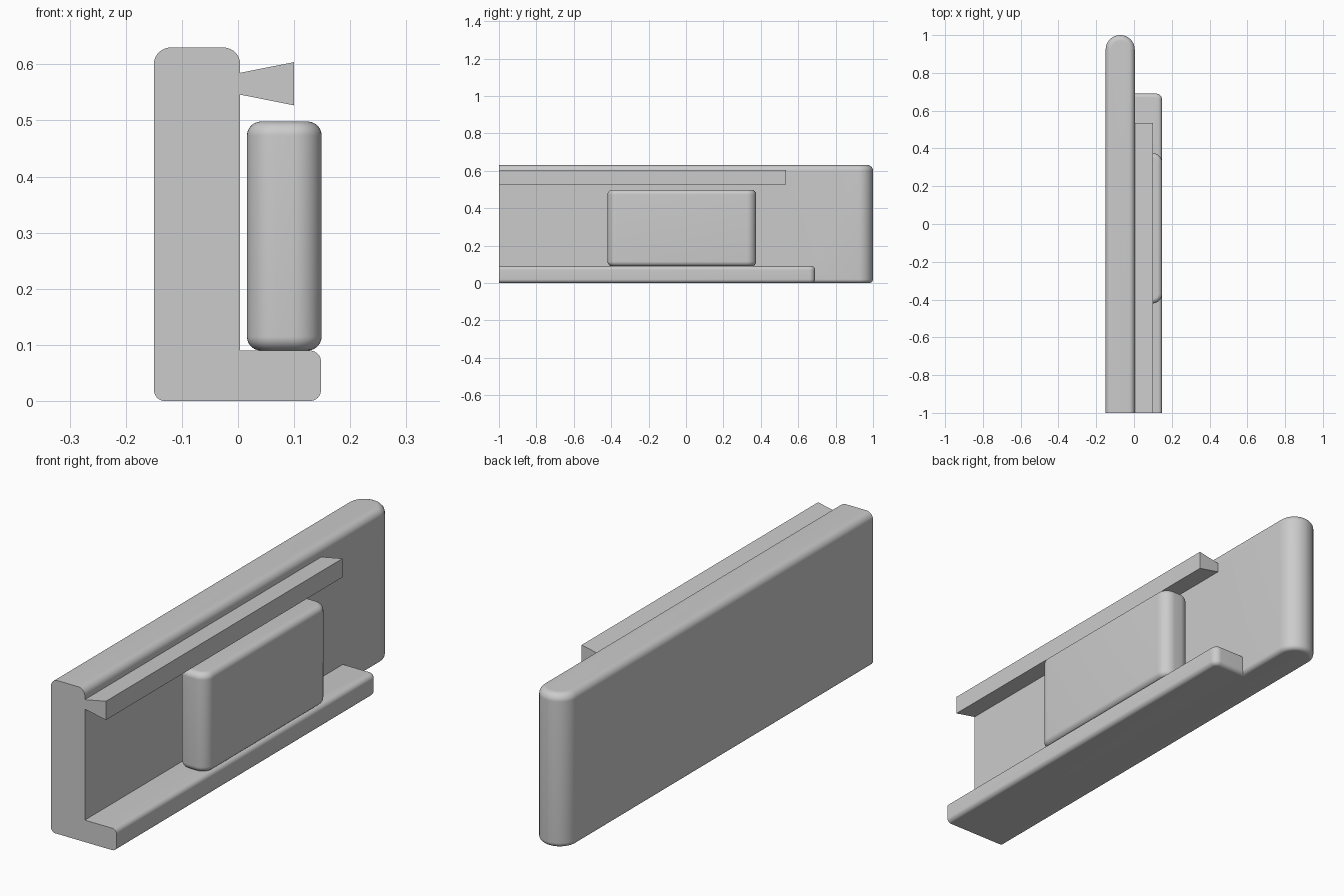
import bpy
import bmesh

if "Cube" in bpy.data.objects:
    bpy.data.objects.remove(bpy.data.objects["Cube"])

grey = bpy.data.materials.new("plain grey")
grey.use_nodes = True
grey.diffuse_color = (0.6, 0.6, 0.6, 1)
grey.node_tree.nodes["Principled BSDF"].inputs["Base Color"].default_value = grey.diffuse_color


def prism(name, profile, y0, y1):
    """Extrude an x-z profile along y."""
    bm = bmesh.new()
    front = bm.faces.new([bm.verts.new((x, y0, z)) for x, z in profile])
    out = bmesh.ops.extrude_face_region(bm, geom=[front])
    for v in out["geom"]:
        if isinstance(v, bmesh.types.BMVert):
            v.co.y = y1
    bmesh.ops.recalc_face_normals(bm, faces=bm.faces[:])
    return finish(name, bm)


def round_bar(name, lo, hi, corner, top, bottom, flat_front):
    """Box with rounded upright corners, then rounded rims; the front may stay cut flat."""
    bm = bmesh.new()
    bmesh.ops.create_cube(bm, size=1)
    for v in bm.verts:
        v.co = [lo[i] + (v.co[i] + 0.5) * (hi[i] - lo[i]) for i in range(3)]

    def on_front(e):
        return flat_front and all(abs(v.co.y - lo[1]) < 1e-5 for v in e.verts)

    def bevel(edges, radius):
        bmesh.ops.bevel(bm, geom=edges, offset=radius, offset_type='OFFSET', segments=10,
                        profile=0.5, affect='EDGES', clamp_overlap=False)

    bevel([e for e in bm.edges
           if abs(e.verts[0].co.z - e.verts[1].co.z) > 0.01 and not on_front(e)], corner)
    for z, radius in ((hi[2], top), (lo[2], bottom)):
        bevel([e for e in bm.edges
               if all(abs(v.co.z - z) < 1e-5 for v in e.verts) and not on_front(e)], radius)
    return finish(name, bm)


def finish(name, bm):
    mesh = bpy.data.meshes.new(name)
    bm.to_mesh(mesh)
    bm.free()
    mesh.materials.append(grey)
    ob = bpy.data.objects.new(name, mesh)
    bpy.context.collection.objects.link(ob)
    return ob


def activate(ob):
    bpy.ops.object.select_all(action='DESELECT')
    ob.select_set(True)
    bpy.context.view_layer.objects.active = ob


# Upright plate with a fully rounded back end
body = round_bar("body", (-0.15, -1, 0), (0.004, 1, 0.63), 0.0765, 0.03, 0.02, True)

# Bottom shelf and flared upper rail, both merged into the plate
shelf = round_bar("shelf", (-0.07, -1, 0), (0.148, 0.69, 0.09), 0.03, 0.02, 0.02, True)
rail = prism("rail", [(-0.02, 0.55), (0.004, 0.546), (0.1, 0.527),
                      (0.1, 0.604), (0.004, 0.585), (-0.02, 0.581)], -1, 0.535)
for part in (shelf, rail):
    mod = body.modifiers.new("join", 'BOOLEAN')
    mod.operation = 'UNION'
    mod.solver = 'EXACT'
    mod.object = part
    activate(body)
    bpy.ops.object.modifier_apply(modifier=mod.name)
    bpy.data.objects.remove(part)

# Loose sliding block standing on the shelf
block = round_bar("sliding_block", (0.016, -0.42, 0.09), (0.149, 0.375, 0.498),
                  0.05, 0.025, 0.025, False)

for ob in (body, block):
    activate(ob)
    bpy.ops.object.shade_smooth_by_angle(angle=0.6)
